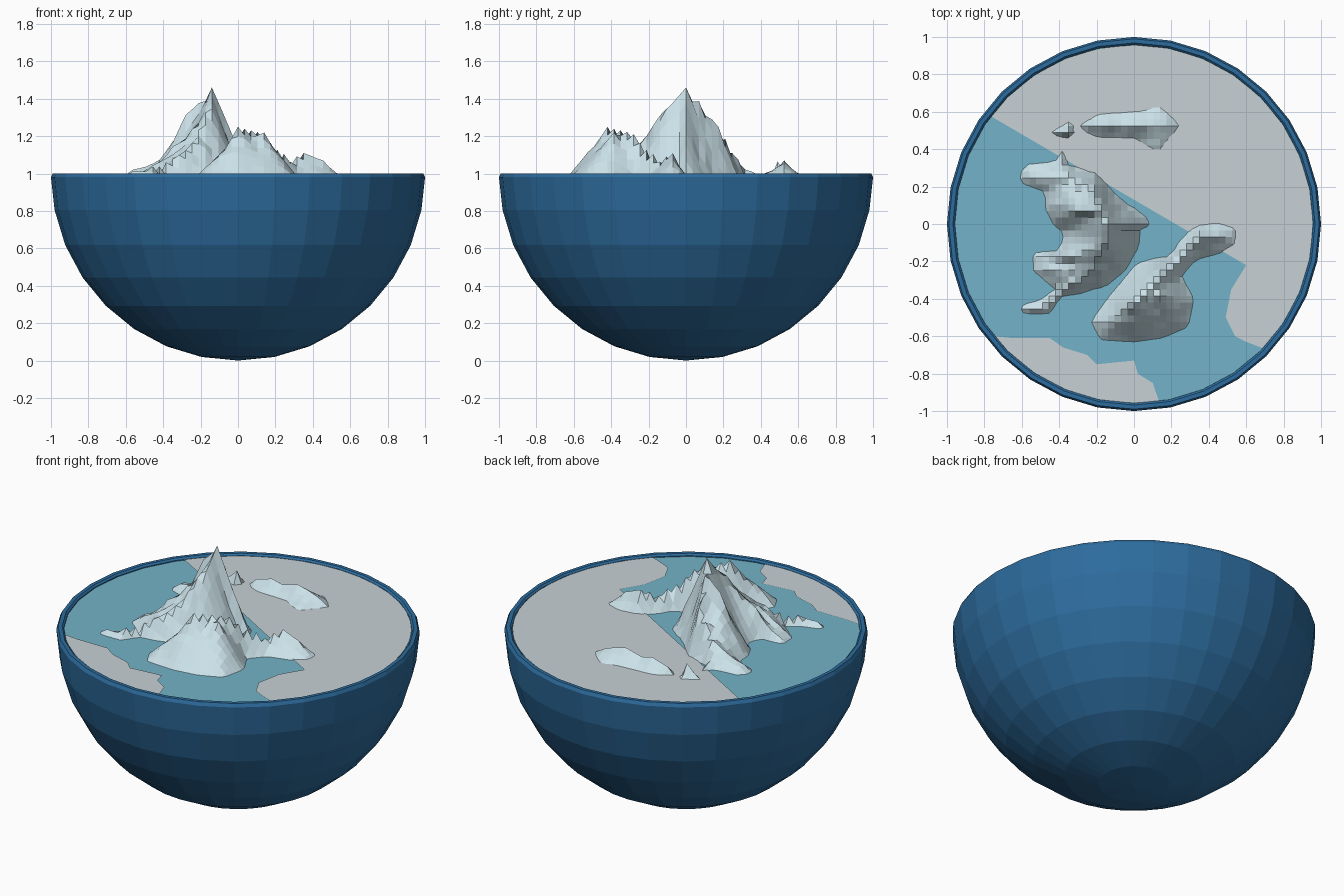
import bpy, bmesh
from math import sin, cos, pi, atan2, radians
from mathutils import Vector, noise
from mathutils.geometry import intersect_point_line

if "Cube" in bpy.data.objects:
    bpy.data.objects.remove(bpy.data.objects["Cube"])

WATER = 0.985
RIM = 0.958
CELL = 0.035


def material(name, rgb):
    m = bpy.data.materials.new(name)
    m.diffuse_color = (*rgb, 1)
    m.use_nodes = True
    m.node_tree.nodes["Principled BSDF"].inputs["Base Color"].default_value = m.diffuse_color
    return m


BLUE = material("bowl_blue", (0.026, 0.15, 0.34))
SEA = material("water_blue", (0.17, 0.45, 0.58))
ROCK = material("pale_rock", (0.60, 0.76, 0.82))
SAND = material("shore_grey", (0.58, 0.64, 0.66))


def finish(bm, name, mat):
    bmesh.ops.recalc_face_normals(bm, faces=bm.faces)
    me = bpy.data.meshes.new(name)
    bm.to_mesh(me)
    bm.free()
    me.materials.append(mat)
    ob = bpy.data.objects.new(name, me)
    bpy.context.collection.objects.link(ob)
    return ob


# Hemispherical bowl: turned 32-sided profile with a thin rim and inner wall
STEP = pi / 16
profile = [(sin(k * STEP), 1 - cos(k * STEP)) for k in range(8)]
profile += [(1.0, 0.98), (0.99, 1.0), (0.968, 1.0), (RIM, 0.99)]
profile += [(0.96 * sin(k * STEP), 1 - 0.96 * cos(k * STEP)) for k in range(7, -1, -1)]
bm = bmesh.new()
line = [bm.verts.new((r, 0, z)) for r, z in profile]
edges = [bm.edges.new(pair) for pair in zip(line, line[1:])]
bmesh.ops.spin(bm, geom=line + edges, cent=(0, 0, 0), axis=(0, 0, 1),
               angle=2 * pi, steps=32, use_merge=False)
bmesh.ops.remove_doubles(bm, verts=bm.verts, dist=1e-4)
finish(bm, "bowl", BLUE)

# Water surface filling the bowl
bm = bmesh.new()
bm.faces.new([bm.verts.new((0.962 * cos(i * STEP), 0.962 * sin(i * STEP), WATER))
              for i in range(32)])
finish(bm, "water", SEA)


def shore(name, inner, start, end):
    """Flat beach between an irregular inner line and the bowl rim (angles in degrees)."""
    n = 24
    arc = [radians(end + (start - end) * i / n) for i in range(n + 1)]
    pts = inner + [(0.955 * cos(a), 0.955 * sin(a)) for a in arc]
    b = bmesh.new()
    b.faces.new([b.verts.new((x, y, WATER + 0.004)) for x, y in pts])
    bmesh.ops.triangulate(b, faces=b.faces)
    finish(b, name, SAND)


# Shores
shore("north_east_shore",
      [(-.7, .64), (-.6, .69), (-.4, .73), (-.2, .76), (0, .755), (.1, .74), (.2, .67),
       (.3, .63), (.6, .57), (.7, .48), (.8, .37), (.85, .2), (.82, .02), (.75, -.12),
       (.6, -.22), (.52, -.35), (.49, -.5), (.54, -.6), (.6, -.63)], 143, -44)
shore("south_shore",
      [(.1, -.85), (.02, -.8), (0, -.73), (-.2, -.75), (-.25, -.7), (-.38, -.66),
       (-.45, -.61), (-.65, -.61)], -82, -141)


def seg_dist(p, a, b):
    q, t = intersect_point_line(p, a, b)
    t = min(max(t, 0), 1)
    return (p - a.lerp(b, t)).length, t


def inside(p, poly):
    hit = False
    for a, b in zip(poly, poly[1:] + poly[:1]):
        if (a.y > p.y) != (b.y > p.y) and p.x < a.x + (p.y - a.y) * (b.x - a.x) / (b.y - a.y):
            hit = not hit
    return hit


def island(name, coast, ridges):
    """Height grid sloping from ridge lines (x, y, height) down to a coast outline."""
    poly = [Vector((x, y, 0)) for x, y in coast]
    lines = [[Vector(p) for p in r] for r in ridges]

    def height(x, y):
        p = Vector((x, y, 0))
        dc = min(seg_dist(p, a, b)[0] for a, b in zip(poly, poly[1:] + poly[:1]))
        if not inside(p, poly):
            return -min(dc * 1.0, 0.07)
        best = 0
        for r in lines:
            for a, b in zip(r, r[1:]):
                dr, t = seg_dist(p, Vector((a.x, a.y, 0)), Vector((b.x, b.y, 0)))
                f = dc / (dc + dr + 1e-6)
                best = max(best, (a.z + (b.z - a.z) * t) * f)
        top = max(v.z for r in lines for v in r)
        gully = abs(noise.noise(Vector((x * 7, y * 17, 3.1))))
        return best * (1 - 0.55 * gully * (1 - best / top))

    b = bmesh.new()
    i0, i1 = [round(f(p.x for p in poly) / CELL) + d for f, d in ((min, -2), (max, 2))]
    j0, j1 = [round(f(p.y for p in poly) / CELL) + d for f, d in ((min, -2), (max, 2))]
    grid = {(i, j): b.verts.new((i * CELL, j * CELL, WATER + height(i * CELL, j * CELL)))
            for i in range(i0, i1 + 1) for j in range(j0, j1 + 1)}
    for i in range(i0, i1):
        for j in range(j0, j1):
            quad = [grid[i, j], grid[i + 1, j], grid[i + 1, j + 1], grid[i, j + 1]]
            if max(v.co.z for v in quad) > WATER:
                b.faces.new(quad)
    # Trim away everything below the water line
    bmesh.ops.bisect_plane(b, geom=b.verts[:] + b.edges[:] + b.faces[:], clear_inner=True,
                           plane_co=(0, 0, WATER - 0.004), plane_no=(0, 0, 1))
    ob = finish(b, name, ROCK)
    if sum(f.normal.z * f.area for f in ob.data.polygons) < 0:
        ob.data.flip_normals()


# Main mountain with its west, north and south spurs
island("main_mountain",
       [(-.61, .27), (-.57, .32), (-.42, .33), (-.38, .41), (-.35, .31), (-.2, .27),
        (-.1, .15), (.07, .03), (.08, -.01), (.03, -.03), (.02, -.12), (-.05, -.25),
        (-.15, -.33), (-.3, -.37), (-.4, -.39), (-.45, -.48), (-.61, -.48), (-.6, -.43),
        (-.5, -.41), (-.42, -.35), (-.54, -.25), (-.54, -.15), (-.4, -.15), (-.37, -.05),
        (-.43, .0), (-.47, .08), (-.47, .17), (-.61, .22)],
       [[(-.14, 0, .475), (-.15, -.1, .39), (-.2, -.2, .26), (-.28, -.29, .15),
         (-.4, -.36, .08), (-.46, -.43, .06), (-.56, -.455, .03)],
        [(-.14, 0, .475), (-.19, .09, .40), (-.21, .17, .30), (-.34, .24, .14),
         (-.47, .27, .09), (-.57, .27, .04)],
        [(-.19, .07, .42), (-.29, .07, .32), (-.36, .08, .19)],
        [(-.15, -.1, .36), (-.32, -.17, .2), (-.47, -.2, .08)],
        [(-.14, 0, .475), (-.03, 0, .23), (.04, 0, .08)],
        [(-.34, .24, .14), (-.38, .36, .03)]])

# Southern hill with a low tail toward the east
island("south_hill",
       [(-.23, -.52), (-.18, -.62), (0, -.63), (.15, -.61), (.29, -.55), (.32, -.4),
        (.25, -.28), (.33, -.19), (.45, -.16), (.55, -.11), (.55, -.02), (.44, .01),
        (.33, -.01), (.24, -.1), (.2, -.17), (.02, -.21), (-.1, -.35)],
       [[(-.1, -.5, .13), (0, -.42, .265), (.07, -.35, .245), (.14, -.27, .245),
         (.2, -.22, .15), (.28, -.14, .1), (.35, -.07, .125), (.455, -.07, .085),
         (.51, -.06, .04)],
        [(.07, -.35, .25), (.14, -.385, .235), (.2, -.45, .13)]])

# Northern ridge and small islet
island("north_ridge",
       [(-.31, .51), (-.2, .46), (0, .455), (.1, .39), (.14, .39), (.25, .52), (.2, .58),
        (.13, .64), (.05, .61), (-.2, .59)],
       [[(-.26, .525, .04), (-.14, .525, .075), (-.07, .525, .06), (.04, .525, .085),
         (.105, .525, .07), (.18, .54, .05)],
        [(.105, .525, .07), (.12, .44, .035)]])
island("islet",
       [(-.46, .48), (-.36, .46), (-.3, .51), (-.35, .55)],
       [[(-.41, .495, .03), (-.35, .49, .08), (-.33, .51, .05)]])
